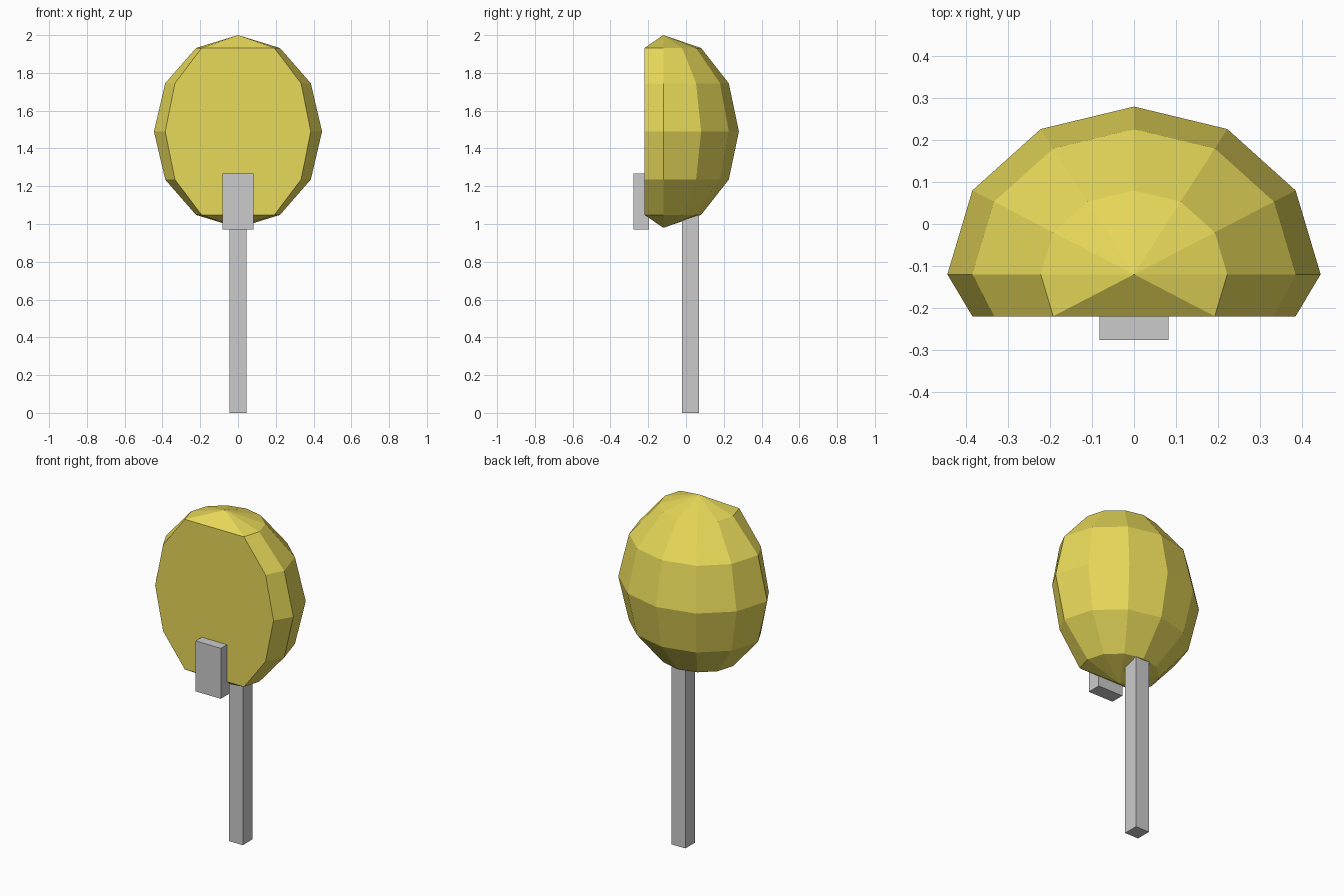
import bpy

if "Cube" in bpy.data.objects:
    bpy.data.objects.remove(bpy.data.objects["Cube"])


def box(name, lo, hi):
    centre = [(a + b) / 2 for a, b in zip(lo, hi)]
    bpy.ops.mesh.primitive_cube_add(size=1, location=centre)
    ob = bpy.context.object
    ob.name = name
    ob.scale = [b - a for a, b in zip(lo, hi)]
    bpy.ops.object.transform_apply(location=False, rotation=False, scale=True)
    return ob


# Egg-shaped hood: low-poly sphere with its front pressed flat
FRONT_Y = -0.22
bpy.ops.mesh.primitive_uv_sphere_add(segments=12, ring_count=6, radius=1)
hood = bpy.context.object
hood.name = "booth_hood"
for v in hood.data.vertices:
    x, y, z = v.co
    v.co = (0.445 * x, max(-0.12 + 0.4 * y, FRONT_Y), 1.49 + 0.51 * z)

yellow = bpy.data.materials.new("yellow_shell")
yellow.diffuse_color = (0.80, 0.69, 0.10, 1)
yellow.use_nodes = True
yellow.node_tree.nodes["Principled BSDF"].inputs["Base Color"].default_value = yellow.diffuse_color
hood.data.materials.append(yellow)

# Square post running up into the hood
box("support_post", (-0.045, -0.02, 0), (0.045, 0.07, 1.1))

# Telephone unit on the flat front
box("telephone_box", (-0.082, -0.277, 0.97), (0.082, -0.195, 1.267))
